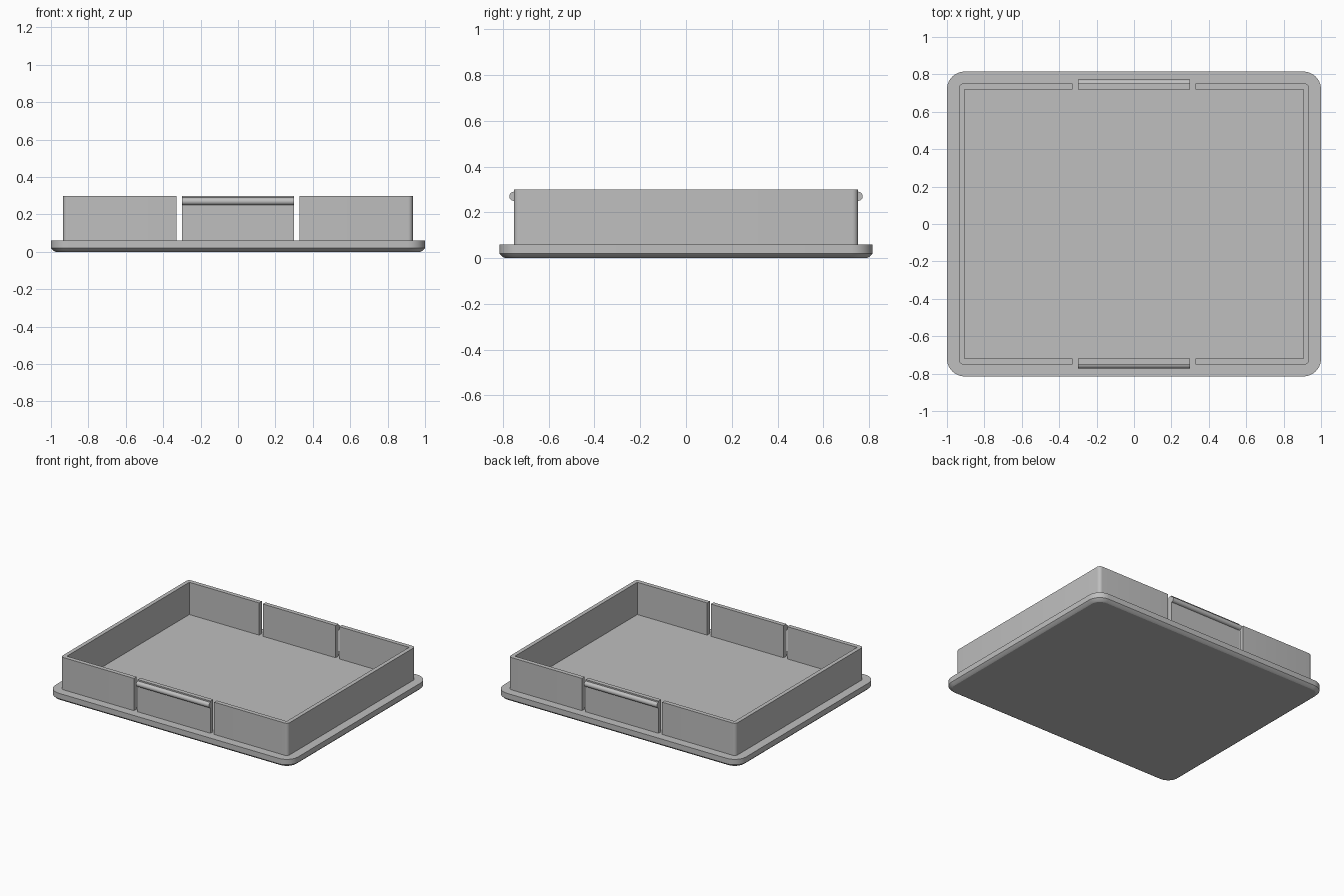
import bpy, bmesh, math

cube = bpy.data.objects.get("Cube")
if cube:
    bpy.data.objects.remove(cube, do_unlink=True)

grey = bpy.data.materials.new("plain grey")
grey.use_nodes = True
colour = (0.52, 0.52, 0.52, 1)
grey.diffuse_color = colour
grey.node_tree.nodes["Principled BSDF"].inputs["Base Color"].default_value = colour

PLATE_TOP, WALL_TOP = 0.06, 0.30
OUT_X, OUT_Y = 0.935, 0.752
IN_X, IN_Y = 0.905, 0.72
TAB, GAP = 0.30, 0.33


def arc(cx, cy, r, start, end, steps):
    """Points on an arc, angles in degrees."""
    angles = [math.radians(start + (end - start) * i / steps) for i in range(steps + 1)]
    return [(cx + r * math.cos(a), cy + r * math.sin(a)) for a in angles]


def loft(name, rings):
    """Closed solid through matching rings of 3D points."""
    bm = bmesh.new()
    loops = [[bm.verts.new(p) for p in ring] for ring in rings]
    n = len(loops[0])
    for a, b in zip(loops, loops[1:]):
        for i in range(n):
            j = (i + 1) % n
            bm.faces.new((a[i], a[j], b[j], b[i]))
    bm.faces.new(loops[0][::-1])
    bm.faces.new(loops[-1])
    bmesh.ops.recalc_face_normals(bm, faces=bm.faces)
    mesh = bpy.data.meshes.new(name)
    bm.to_mesh(mesh)
    bm.free()
    mesh.materials.append(grey)
    obj = bpy.data.objects.new(name, mesh)
    bpy.context.collection.objects.link(obj)
    bpy.ops.object.select_all(action="DESELECT")
    obj.select_set(True)
    bpy.context.view_layer.objects.active = obj
    bpy.ops.object.shade_smooth_by_angle(angle=math.radians(25))
    return obj


def rounded_rect(hx, hy, r, z):
    pts = []
    for k, (sx, sy) in enumerate([(1, 1), (-1, 1), (-1, -1), (1, -1)]):
        pts += arc(sx * (hx - r), sy * (hy - r), r, 90 * k, 90 * k + 90, 10)
    return [(x, y, z) for x, y in pts]


# Base plate with a softened lower edge
steps = [(0, 0.025), (0.006, 0.014), (0.02, 0), (PLATE_TOP, 0)]
loft("base_plate", [rounded_rect(1 - d, 0.815 - d, 0.095 - d, z) for z, d in steps])

# C-shaped wall on each side, rounded outside and square inside
r = 0.025
outline = [(GAP, -OUT_Y)]
outline += arc(OUT_X - r, r - OUT_Y, r, -90, 0, 6)
outline += arc(OUT_X - r, OUT_Y - r, r, 0, 90, 6)
outline += [(GAP, OUT_Y), (GAP, IN_Y), (IN_X, IN_Y), (IN_X, -IN_Y), (GAP, -IN_Y)]
for name, s in (("left_wall", 1), ("right_wall", -1)):
    loft(name, [[(s * x, y, z) for x, y in outline] for z in (PLATE_TOP - 0.004, WALL_TOP)])

# Snap tabs with a rounded catch ridge near the top edge
profile = [(IN_Y, PLATE_TOP - 0.004), (OUT_Y, PLATE_TOP - 0.004)]
profile += arc(OUT_Y, 0.27, 0.02, -90, 90, 8)
profile += [(OUT_Y, WALL_TOP), (IN_Y, WALL_TOP)]
for name, s in (("back_snap_tab", 1), ("front_snap_tab", -1)):
    loft(name, [[(x, s * y, z) for y, z in profile] for x in (-TAB, TAB)])
